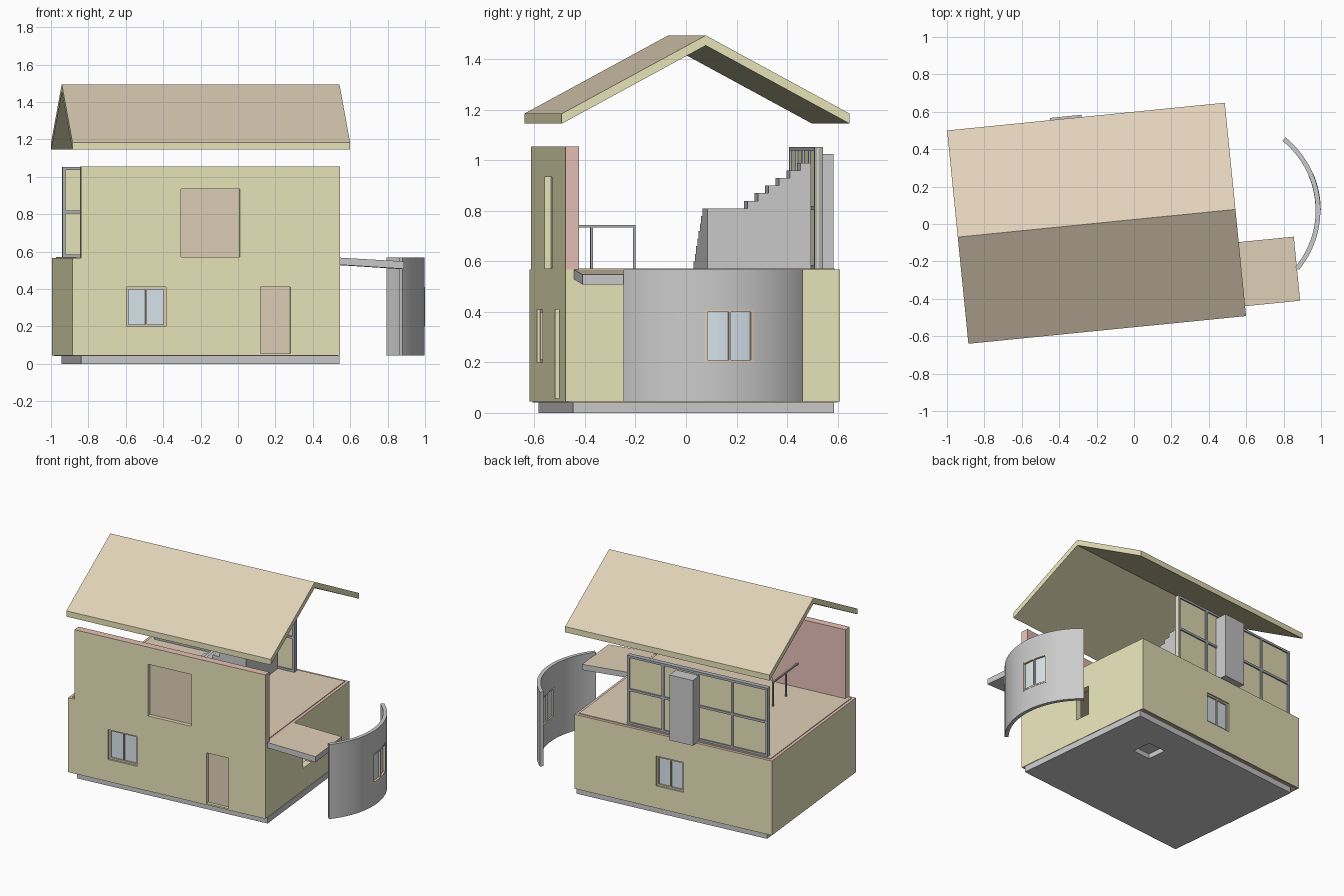
import bpy, bmesh, math
from mathutils import Matrix, Vector

if "Cube" in bpy.data.objects:
    bpy.data.objects.remove(bpy.data.objects["Cube"])

# The whole house is turned slightly: build in local u, v, z and apply this frame
FRAME = Matrix.Translation((-0.2, 0.004, 0)) @ Matrix.Rotation(math.radians(5.7), 4, 'Z')


def material(name, rgb):
    m = bpy.data.materials.new(name)
    m.diffuse_color = (*rgb, 1)
    m.use_nodes = True
    m.node_tree.nodes["Principled BSDF"].inputs["Base Color"].default_value = m.diffuse_color
    return m


YELLOW = material("yellow_plaster", (0.82, 0.79, 0.50))
TAN = material("tan_wood", (0.75, 0.64, 0.48))
SALMON = material("salmon_plaster", (0.80, 0.53, 0.47))
GLASS = material("window_glass", (0.70, 0.79, 0.86))
STEEL = material("steel_frame", (0.42, 0.44, 0.48))
GREY = material("concrete", (0.72, 0.72, 0.72))


def finish(name, bm, mats, pick=None):
    bmesh.ops.recalc_face_normals(bm, faces=bm.faces)
    bm.normal_update()
    if pick:
        for f in bm.faces:
            f.material_index = pick(f)
    me = bpy.data.meshes.new(name)
    bm.to_mesh(me)
    bm.free()
    for m in mats:
        me.materials.append(m)
    ob = bpy.data.objects.new(name, me)
    bpy.context.collection.objects.link(ob)
    ob.matrix_world = FRAME
    return ob


def add_box(bm, u, v, z):
    mid = Vector([(a + b) / 2 for a, b in (u, v, z)])
    size = [b - a for a, b in (u, v, z)]
    bmesh.ops.create_cube(bm, size=1, matrix=Matrix.Translation(mid) @ Matrix.Diagonal((*size, 1)))


def boxes(name, parts, mats, pick=None):
    bm = bmesh.new()
    for p in parts:
        add_box(bm, *p)
    return finish(name, bm, mats, pick)


def prism(name, pts, offset, mats, pick=None):
    bm = bmesh.new()
    face = bm.faces.new([bm.verts.new(p) for p in pts])
    ext = bmesh.ops.extrude_face_region(bm, geom=[face])
    bmesh.ops.translate(bm, vec=offset, verts=[g for g in ext['geom'] if isinstance(g, bmesh.types.BMVert)])
    if face.is_valid and all(len(e.link_faces) > 2 for e in face.edges):
        bm.faces.remove(face)
    return finish(name, bm, mats, pick)


def cut(ob, u, v, z):
    c = boxes(ob.name + "_cutter", [(u, v, z)], [ob.data.materials[0]])
    c.hide_render = True
    c.display_type = 'WIRE'
    c.hide_set(True)
    mod = ob.modifiers.new("opening", 'BOOLEAN')
    mod.object = c
    mod.solver = 'EXACT'


def window(name, u, v, z, t=0.012):
    """Two-pane window in a wall running along u."""
    mid = (u[0] + u[1]) / 2
    vg = (v[0] + v[1]) / 2
    boxes(name + "_glass", [(u, (vg - 0.003, vg + 0.003), z)], [GLASS])
    boxes(name + "_frame", [((u[0], u[0] + t), v, z), ((u[1] - t, u[1]), v, z),
                            ((mid - t / 3, mid + t / 3), v, z),
                            (u, v, (z[0], z[0] + t)), (u, v, (z[1] - t, z[1]))], [TAN])


U0, U1, V0, V1 = -0.744, 0.694, -0.552, 0.54
WIN_Z = (0.2, 0.41)

# Foundation slab with a square pit underneath
base = boxes("foundation", [((-0.695, 0.694), (-0.522, 0.515), (0, 0.042))], [GREY])
cut(base, (0.26, 0.40), (0.17, 0.31), (-0.1, 0.035))
boxes("ground_floor", [((U0 + .01, U1 - .01), (V0 + .01, V1 - .01), (0.041, 0.055))], [TAN])

# Ground storey: hollow wall ring, yellow outside and salmon inside
bm = bmesh.new()
rings = []
for z in (0.045, 0.567):
    for d in (0, 0.045):
        rings.append([bm.verts.new(p) for p in ((U0 + d, V0 + d, z), (U1 - d, V0 + d, z),
                                                (U1 - d, V1 - d, z), (U0 + d, V1 - d, z))])
for a, b in ((0, 1), (2, 3), (0, 2), (1, 3)):
    for i in range(4):
        j = (i + 1) % 4
        bm.faces.new((rings[a][i], rings[a][j], rings[b][j], rings[b][i]))


def outer(f):
    c = f.calc_center_median()
    on_edge = min(abs(c.x - U0), abs(c.x - U1), abs(c.y - V0), abs(c.y - V1)) < 1e-4
    return 0 if on_edge else 1


walls = finish("ground_walls", bm, [YELLOW, SALMON], outer)
cut(walls, (-0.452, -0.241), (-0.6, -0.45), WIN_Z)
cut(walls, (0.266, 0.427), (-0.6, -0.45), (0.056, 0.41))
cut(walls, (-0.1, 0.1), (0.45, 0.6), WIN_Z)
cut(walls, (0.6, 0.75), (-0.06, 0.05), WIN_Z)
window("front_window", (-0.452, -0.241), (-0.54, -0.515), WIN_Z)
window("back_window", (-0.1, 0.1), (0.505, 0.53), WIN_Z)
boxes("front_door", [((0.266, 0.427), (-0.53, -0.515), (0.05, 0.41))], [TAN])
boxes("upper_floor", [((U0 + .02, U1 - .02), (V0 + .02, V1 - .02), (0.53, 0.572))], [TAN])

# Upper front wall with its recessed door panel
upper = boxes("upper_front_wall", [((-0.698, U1), (V0, -0.5), (0.566, 1.055))], [YELLOW, SALMON],
              lambda f: 0 if f.normal.y < -0.5 or f.normal.x < -0.5 else 1)
cut(upper, (-0.161, 0.156), (-0.6, -0.45), (0.572, 0.935))
boxes("upper_front_panel", [((-0.161, 0.156), (-0.525, -0.51), (0.567, 0.935))], [TAN])

# Back panel wall, four bays by two rows of framing
GU, GV = (-0.695, 0.33), (0.475, 0.508)
boxes("back_panel_wall", [(GU, (0.484, 0.499), (0.57, 1.05))], [YELLOW])
bars = []
for i in range(5):
    c = GU[0] + 0.008 + (GU[1] - GU[0] - 0.016) * i / 4
    bars.append(((c - 0.008, c + 0.008), GV, (0.57, 1.053)))
for z in (0.578, 0.812, 1.045):
    bars.append((GU, GV, (z - 0.008, z + 0.008)))
boxes("back_wall_framing", bars, [STEEL])
boxes("chimney", [((-0.193, -0.022), (0.50, 0.585), (0.567, 1.025))], [GREY])

# Inside stair: lower flight along u, landing, upper flight along v
SU = (0.07, 0.21)
prof = [(0.06, 0.57), (0.06, 0.81), (0.24, 0.81)]
for i in range(6):
    v, z = 0.22 + 0.042 * i, 0.84 + 0.03 * i
    if i == 0:
        prof[-1] = (v, 0.81)
    prof += [(v, z), (v + 0.042, z)]
prof.append((prof[-1][0], 0.57))
prism("upper_stair", [(SU[0], v, z) for v, z in prof], (SU[1] - SU[0], 0, 0), [GREY])
boxes("lower_stair", [((-0.34 + 0.051 * i, 0.07), (0.06, 0.23), (0.57 + 0.03 * i, 0.60 + 0.03 * i))
                      for i in range(8)], [GREY])

# Railing by the front wall
boxes("railing", [((-0.355, -0.345), (-0.50, -0.17), (0.734, 0.744))] +
      [((-0.355, -0.345), (v - 0.005, v + 0.005), (0.57, 0.74)) for v in (-0.345, -0.175)], [STEEL])

# Balcony slab falling slightly outward, wooden on top
prism("balcony", [(U1, -0.52, 0.53), (1.042, -0.52, 0.508), (1.042, -0.52, 0.548), (U1, -0.52, 0.568)],
      (0, 0.344, 0), [GREY, TAN], lambda f: 1 if f.normal.z > 0.5 else 0)


# Curved quarter-circle screen wall and arcs following it
def arc(name, r0, r1, a0, a1, z0, z1, n, mat):
    bm = bmesh.new()
    cols = []
    for i in range(n + 1):
        a = math.radians(a0 + (a1 - a0) * i / n)
        cols.append([bm.verts.new((0.70 + r * math.cos(a), r * math.sin(a), z))
                     for r, z in ((r0, z0), (r1, z0), (r1, z1), (r0, z1))])
    for p, q in zip(cols, cols[1:]):
        for k in range(4):
            bm.faces.new((p[k], p[(k + 1) % 4], q[(k + 1) % 4], q[k]))
    bm.faces.new(cols[0])
    bm.faces.new(cols[-1])
    return finish(name, bm, [mat])


screen = arc("curved_wall", 0.475, 0.5, -45.5, 45.5, 0.045, 0.568, 36, GREY)
cut(screen, (1.1, 1.3), (-0.05, 0.148), WIN_Z)
A0, A1 = -5.7, 17.2
arc("curved_window_glass", 0.484, 0.488, A0, A1, *WIN_Z, 8, GLASS)
for i, (a, b, z0, z1) in enumerate(((A0, A1, 0.2, 0.21), (A0, A1, 0.40, 0.41), (A0, A0 + 1.3, 0.2, 0.41),
                                    (A1 - 1.3, A1, 0.2, 0.41), (5.3, 6.1, 0.2, 0.41))):
    arc("curved_window_frame_%d" % i, 0.474, 0.502, a, b, z0, z1, 8, TAN)

# Floating gable roof, tan on top
prism("roof", [(-0.746, v, z) for v, z in ((-0.573, 1.145), (0, 1.455), (0.573, 1.145),
                                           (0.573, 1.185), (0, 1.495), (-0.573, 1.185))],
      (1.492, 0, 0), [YELLOW, TAN], lambda f: 1 if f.normal.z > 0.5 else 0)

# Smooth the curved wall only
bpy.context.view_layer.update()
bpy.ops.object.select_all(action='DESELECT')
screen.select_set(True)
bpy.context.view_layer.objects.active = screen
bpy.ops.object.shade_smooth_by_angle(angle=math.radians(30))
